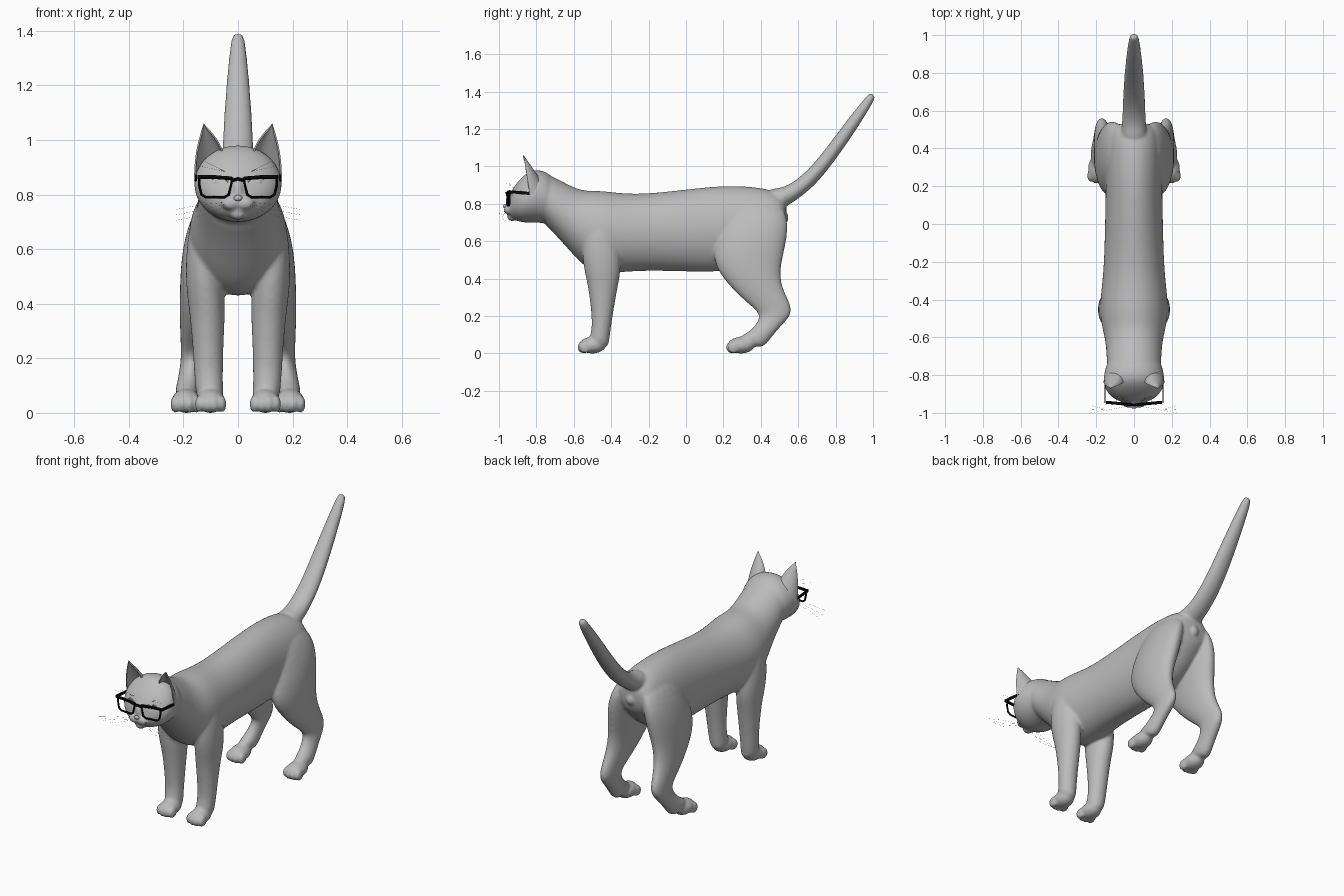
import bpy, bmesh, math
from mathutils import Vector, Matrix

cube = bpy.data.objects.get("Cube")
if cube:
    bpy.data.objects.remove(cube, do_unlink=True)


def make_material(name, colour):
    mat = bpy.data.materials.new(name)
    mat.use_nodes = True
    mat.diffuse_color = colour
    mat.node_tree.nodes["Principled BSDF"].inputs["Base Color"].default_value = colour
    return mat


fur_grey = make_material("fur_grey", (.5, .5, .5, 1))
frame_black = make_material("frame_black", (.003, .003, .003, 1))


def finish(obj, mat):
    """Bake curves and modifiers, then colour and smooth the part."""
    bpy.ops.object.select_all(action='DESELECT')
    obj.select_set(True)
    bpy.context.view_layer.objects.active = obj
    bpy.ops.object.convert(target='MESH')
    obj.data.materials.clear()
    obj.data.materials.append(mat)
    bpy.ops.object.shade_smooth_by_angle(angle=math.radians(50))


def new_object(name, data):
    obj = bpy.data.objects.new(name, data)
    bpy.context.collection.objects.link(obj)
    return obj


def mesh_object(name, bm):
    bmesh.ops.recalc_face_normals(bm, faces=bm.faces)
    mesh = bpy.data.meshes.new(name)
    bm.to_mesh(mesh)
    bm.free()
    return new_object(name, mesh)


def loft(bm, rings, side=1, sides=16):
    """Each ring: two opposite side-profile points, x centre, half width."""
    loops = []
    for ya, za, yb, zb, xc, half in rings:
        a, b = Vector((xc * side, ya, za)), Vector((xc * side, yb, zb))
        mid, arm = (a + b) / 2, (a - b) / 2 * 1.03
        loop = []
        for i in range(sides):
            t = math.tau * i / sides
            loop.append(bm.verts.new(mid + arm * math.cos(t) + Vector((half * math.sin(t), 0, 0))))
        loops.append(loop)
    for lower, upper in zip(loops, loops[1:]):
        for i in range(sides):
            j = (i + 1) % sides
            bm.faces.new((lower[i], lower[j], upper[j], upper[i]))
    bm.faces.new(loops[0])
    bm.faces.new(loops[-1])


def ball(bm, centre, radii):
    bmesh.ops.create_uvsphere(bm, u_segments=16, v_segments=10, radius=1,
                              matrix=Matrix.LocRotScale(Vector(centre), None, Vector(radii)))


def wire(name, points, thickness, mat, cyclic=False):
    curve = bpy.data.curves.new(name, 'CURVE')
    curve.dimensions = '3D'
    curve.bevel_depth = thickness
    curve.bevel_resolution = 1
    curve.use_fill_caps = True
    spline = curve.splines.new('POLY')
    spline.points.add(len(points) - 1)
    for point, co in zip(spline.points, points):
        point.co = (*co, 1)
    spline.use_cyclic_u = cyclic
    finish(new_object(name, curve), mat)


# Torso and neck, front to back
torso = [
    (-.80, .98, -.78, .71, 0, .14), (-.72, .95, -.72, .66, 0, .148),
    (-.63, .9, -.63, .56, 0, .152), (-.55, .865, -.55, .47, 0, .172),
    (-.46, .87, -.47, .425, 0, .187), (-.36, .855, -.36, .435, 0, .178),
    (-.22, .85, -.22, .445, 0, .162), (0, .875, 0, .44, 0, .157),
    (.18, .895, .16, .435, 0, .153), (.32, .893, .3, .46, 0, .155),
    (.43, .88, .42, .54, 0, .145), (.5, .855, .49, .62, 0, .125),
    (.545, .8, .53, .67, 0, .085)]
# Head, nape to face
head = [
    (-.70, .945, -.70, .68, 0, .135), (-.76, .975, -.76, .70, 0, .154),
    (-.82, .985, -.82, .70, 0, .168), (-.87, .95, -.87, .70, 0, .158),
    (-.91, .905, -.91, .71, 0, .13), (-.935, .865, -.935, .725, 0, .09),
    (-.95, .825, -.95, .745, 0, .045)]
# Tail, root to tip
tail = [
    (.42, .88, .46, .76, 0, .075), (.5, .88, .53, .78, 0, .066),
    (.57, .91, .62, .84, 0, .062), (.66, .985, .71, .92, 0, .059),
    (.76, 1.11, .81, 1.05, 0, .053), (.87, 1.26, .92, 1.21, 0, .041),
    (.965, 1.375, 1, 1.34, 0, .028), (.985, 1.4, 1.015, 1.375, 0, .02)]
# Legs, top to paw
front_leg = [
    (-.53, .75, -.38, .76, .12, .05), (-.56, .58, -.36, .58, .13, .064),
    (-.545, .45, -.345, .46, .12, .072), (-.525, .37, -.365, .36, .112, .066),
    (-.508, .25, -.385, .25, .11, .058), (-.5, .14, -.402, .14, .108, .053),
    (-.515, .09, -.41, .07, .105, .052), (-.52, .06, -.42, .02, .1, .048)]
hind_leg = [
    (.24, .84, .51, .82, .07, .05), (.17, .64, .55, .7, .115, .08),
    (.135, .49, .53, .57, .133, .08), (.225, .37, .5, .45, .15, .065),
    (.31, .285, .51, .36, .16, .054), (.385, .225, .545, .29, .168, .043),
    (.395, .19, .575, .215, .17, .039), (.365, .14, .51, .15, .178, .039),
    (.32, .105, .455, .085, .185, .043), (.27, .085, .4, .01, .19, .046)]

# Body: all soft parts fused into one skin
bm = bmesh.new()
for part in (torso, head, tail):
    loft(bm, part)
ball(bm, (0, -.93, .73), (.032, .028, .024))
ball(bm, (0, -.94, .808), (.022, .027, .05))
ball(bm, (0, .525, .725), (.028, .025, .033))
for side in (1, -1):
    loft(bm, front_leg, side)
    loft(bm, hind_leg, side)
    ball(bm, (.026 * side, -.948, .768), (.036, .028, .026))
    for x, y in ((.1, -.5), (.19, .295)):
        ball(bm, (x * side, y, .044), (.055, .075, .045))
        for k in (-1.5, -.5, .5, 1.5):
            ball(bm, (x * side + k * .027, y - .055 + abs(k) * .01, .032), (.018, .033, .033))
body = mesh_object("body", bm)
body.modifiers.new("round", 'SUBSURF').levels = 2
fuse = body.modifiers.new("fuse", 'REMESH')
fuse.mode = 'VOXEL'
fuse.voxel_size = .008
soften = body.modifiers.new("soften", 'SMOOTH')
soften.factor = .5
soften.iterations = 8
finish(body, fur_grey)

# Nose
bm = bmesh.new()
ball(bm, (0, -.968, .787), (.016, .01, .011))
finish(mesh_object("nose", bm), fur_grey)

for side, label in ((1, "left"), (-1, "right")):
    # Ear: cupped sheet open to the front
    bm = bmesh.new()
    rows, cols = 6, 10
    tip = Vector((.126, -.868, 1.06))
    grid = []
    for r in range(rows + 1):
        t = r / rows
        row = []
        for c in range(cols + 1):
            a = math.pi * c / cols
            base = Vector((.106 - .055 * math.cos(a), -.835 + .07 * math.sin(a),
                           .9 + .05 * math.cos(a)))
            p = base.lerp(tip, t)
            p.x += .01 * math.sin(math.pi * t) * -math.cos(a)
            row.append(bm.verts.new((p.x * side, p.y, p.z)))
        grid.append(row)
    for r in range(rows):
        for c in range(cols):
            bm.faces.new((grid[r][c], grid[r][c + 1], grid[r + 1][c + 1], grid[r + 1][c]))
    bmesh.ops.remove_doubles(bm, verts=bm.verts, dist=.0005)
    ear = mesh_object(label + "_ear", bm)
    ear.modifiers.new("thickness", 'SOLIDIFY').thickness = .006
    finish(ear, fur_grey)

    # Eye with a lid rim
    bm = bmesh.new()
    ball(bm, (.065 * side, -.91, .843), (.03, .022, .022))
    finish(mesh_object(label + "_eye", bm), fur_grey)
    rim = [(side * (.065 + .031 * math.cos(t)), -.924 + .012 * math.cos(t),
            .843 + .02 * math.sin(t) + .004 * math.cos(t))
           for t in (math.tau * i / 16 for i in range(16))]
    wire(label + "_eyelid", rim, .004, fur_grey, True)

    # Spectacle rim, brow bar and flat temple
    outline = [(.02, .86), (.08, .866), (.142, .866), (.142, .835), (.134, .8),
               (.118, .79), (.05, .79), (.034, .8)]
    lens = [(x * side, -.958 + .1 * x, z) for x, z in outline]
    wire(label + "_spectacle_rim", lens, .0055, frame_black, True)
    wire(label + "_brow_bar", [(.022 * side, -.956, .859), (.09 * side, -.949, .864),
                               (.148 * side, -.944, .864)], .008, frame_black)
    bm = bmesh.new()
    bmesh.ops.create_cube(bm, size=1, matrix=Matrix.LocRotScale(
        Vector((.154 * side, -.89, .86)),
        Matrix.Rotation(math.radians(-5), 3, 'X'), Vector((.006, .115, .016))))
    finish(mesh_object(label + "_temple", bm), frame_black)

    # Whiskers on cheek and brow
    for i in range(3):
        drop = i * .02
        wire(label + "_whisker", [(.04 * side, -.965, .772 - drop / 3),
                                  (.14 * side, -.985, .762 - drop),
                                  (.23 * side, -1 + drop, .745 - drop)],
             .0003, fur_grey)
    for i in range(2):
        wire(label + "_brow_whisker", [(.05 * side, -.92, .885),
                                       ((.12 + i * .04) * side, -.96, .92 - i * .012)],
             .0003, fur_grey)

# Spectacle bridge
wire("spectacle_bridge", [(-.026, -.955, .85), (0, -.96, .858), (.026, -.955, .85)],
     .007, frame_black)
